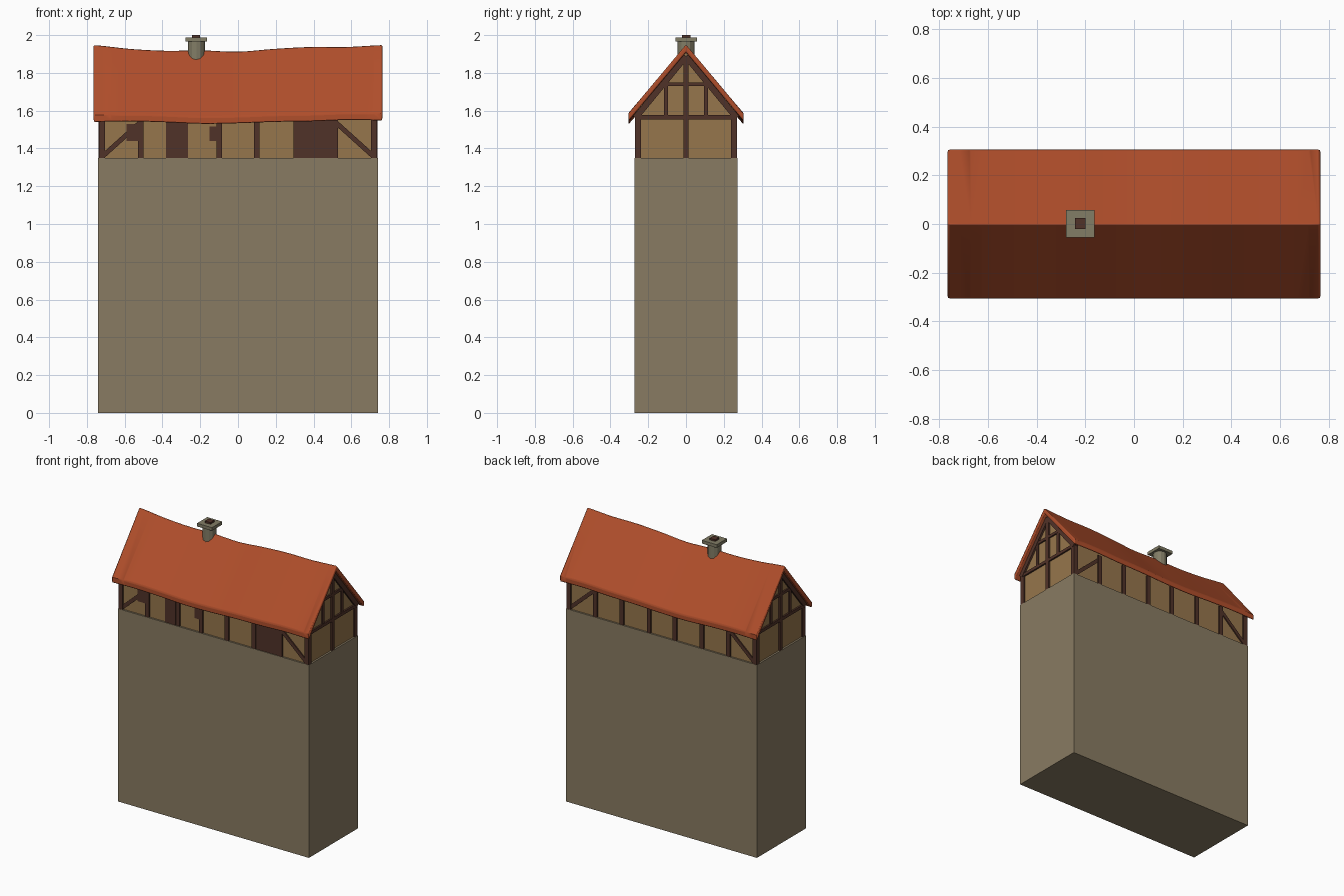
import bpy, bmesh, math

if "Cube" in bpy.data.objects:
    bpy.data.objects.remove(bpy.data.objects["Cube"])


def lin(c):
    c /= 255
    return c / 12.92 if c <= 0.04045 else ((c + 0.055) / 1.055) ** 2.4


def material(name, rgb):
    m = bpy.data.materials.new(name)
    m.diffuse_color = (*[lin(c) for c in rgb], 1)
    m.use_nodes = True
    m.node_tree.nodes["Principled BSDF"].inputs["Base Color"].default_value = m.diffuse_color
    return m


STONE = material("base stone", (137, 123, 98))
CHIMNEY = material("chimney stone", (130, 125, 102))
PLASTER = material("ochre plaster", (150, 118, 76))
WOOD = material("dark timber", (80, 50, 40))
TILE = material("red roof", (176, 78, 43))


def make(name, bm, mat):
    bmesh.ops.recalc_face_normals(bm, faces=bm.faces)
    me = bpy.data.meshes.new(name)
    bm.to_mesh(me)
    bm.free()
    me.materials.append(mat)
    ob = bpy.data.objects.new(name, me)
    bpy.context.collection.objects.link(ob)
    return ob


def add_box(bm, x0, x1, y0, y1, z0, z1):
    vs = [bm.verts.new((x, y, z)) for x in (x0, x1) for y in (y0, y1) for z in (z0, z1)]
    for f in ((0, 1, 3, 2), (4, 6, 7, 5), (0, 4, 5, 1), (2, 3, 7, 6), (0, 2, 6, 4), (1, 5, 7, 3)):
        bm.faces.new([vs[i] for i in f])


def box(name, mat, *dims):
    bm = bmesh.new()
    add_box(bm, *dims)
    return make(name, bm, mat)


def add_beam(bm, a, b, width, place, d0, d1):
    """Straight timber from a to b on a wall plane; place maps (u, z, depth) to 3D."""
    du, dz = b[0] - a[0], b[1] - a[1]
    n = math.hypot(du, dz)
    ou, oz = -dz / n * width / 2, du / n * width / 2
    quad = [(a[0] + ou, a[1] + oz), (b[0] + ou, b[1] + oz),
            (b[0] - ou, b[1] - oz), (a[0] - ou, a[1] - oz)]
    lo = [bm.verts.new(place(u, z, d0)) for u, z in quad]
    hi = [bm.verts.new(place(u, z, d1)) for u, z in quad]
    bm.faces.new(lo)
    bm.faces.new(hi)
    for i in range(4):
        j = (i + 1) % 4
        bm.faces.new((lo[i], lo[j], hi[j], hi[i]))


def curve(vals, x, half=0.765):
    """Smooth curve through evenly spaced values along the house."""
    t = min(max((x + half) / (2 * half), 0), 1) * (len(vals) - 1)
    i = min(int(t), len(vals) - 2)
    f = t - i
    p1, p2 = vals[i], vals[i + 1]
    p0, p3 = vals[max(i - 1, 0)], vals[min(i + 2, len(vals) - 1)]
    return p1 + 0.5 * f * (p2 - p0 + f * (2 * p0 - 5 * p1 + 4 * p2 - p3 + f * (3 * (p1 - p2) + p3 - p0)))


def ridge(x):
    return curve([1.95, 1.93, 1.92, 1.922, 1.915, 1.93, 1.94, 1.94, 1.95], x)


def eave(x):
    return curve([1.537, 1.54, 1.535, 1.527, 1.53, 1.537, 1.54, 1.547, 1.545], x)


def loft(name, mat, half, steps, profile):
    bm = bmesh.new()
    rings = []
    for i in range(steps + 1):
        x = -half + 2 * half * i / steps
        rings.append([bm.verts.new((x, y, z)) for y, z in profile(x)])
    for r, s in zip(rings, rings[1:]):
        for i in range(len(r)):
            j = (i + 1) % len(r)
            bm.faces.new((r[i], r[j], s[j], s[i]))
    bm.faces.new(rings[0])
    bm.faces.new(rings[-1])
    return make(name, bm, mat)


# Tall stone base
box("stone_base", STONE, -0.74, 0.74, -0.272, 0.272, 0, 1.35)

# Plastered walls with gables, following the sagging roof
loft("plaster_walls", PLASTER, 0.727, 24, lambda x: [
    (-0.26, 1.345), (0.26, 1.345), (0.26, eave(x) + 0.065),
    (0, ridge(x) - 0.03), (-0.26, eave(x) + 0.065)])

# Sagging roof shell
T, W = 0.04, 0.305
roof = loft("roof", TILE, 0.765, 32, lambda x: [
    (0, ridge(x)), (W, eave(x) + T), (W, eave(x)),
    (0, ridge(x) - T), (-W, eave(x)), (-W, eave(x) + T)])
bev = roof.modifiers.new("edge", 'BEVEL')
bev.width = 0.007
bev.segments = 2
bev.limit_method = 'ANGLE'
bev.angle_limit = math.radians(40)
bpy.context.view_layer.objects.active = roof
roof.select_set(True)
bpy.ops.object.shade_smooth_by_angle(angle=math.radians(30))
roof.select_set(False)

# Timbers on the long walls
for side, label in ((-1, "front"), (1, "back")):
    bm = bmesh.new()
    place = lambda u, z, d: (u, side * d, z)
    for x in (-0.515, -0.31, -0.1, 0.1, 0.31, 0.515):
        add_beam(bm, (x, 1.35), (x, 1.565), 0.03, place, 0.25, 0.27)
    for s in (-1, 1):
        add_beam(bm, (s * 0.715, 1.36), (s * 0.515, 1.54), 0.025, place, 0.25, 0.268)
    make(label + "_timbers", bm, WOOD)

# Corner posts
bm = bmesh.new()
for sx in (-1, 1):
    for sy in (-1, 1):
        xs, ys = sorted((sx * 0.705, sx * 0.737)), sorted((sy * 0.238, sy * 0.271))
        add_box(bm, *xs, *ys, 1.35, 1.575)
make("corner_posts", bm, WOOD)

# Gable timbers: tie beam, collar, king post, struts, rafters
for side, label in ((-1, "left"), (1, "right")):
    bm = bmesh.new()
    place = lambda u, z, d: (side * d, u, z)
    add_beam(bm, (-0.25, 1.565), (0.25, 1.565), 0.022, place, 0.71, 0.738)
    add_beam(bm, (-0.135, 1.74), (0.135, 1.74), 0.02, place, 0.71, 0.737)
    add_beam(bm, (0, 1.35), (0, 1.89), 0.028, place, 0.71, 0.739)
    for s in (-1, 1):
        add_beam(bm, (s * 0.105, 1.57), (s * 0.105, 1.74), 0.022, place, 0.71, 0.736)
        add_beam(bm, (s * 0.268, 1.562), (0, 1.888), 0.032, place, 0.71, 0.74)
    make(label + "_gable_timbers", bm, WOOD)

# Doors and shutters on the front wall
for name, x0, x1, z0, z1 in (("small_door", -0.38, -0.265, 1.35, 1.56),
                             ("wide_door", 0.30, 0.525, 1.35, 1.56),
                             ("left_shutter", -0.59, -0.53, 1.44, 1.53),
                             ("middle_shutter", -0.15, -0.11, 1.44, 1.515)):
    box(name, WOOD, x0, x1, -0.267, -0.259, z0, z1)

# Chimney: round shaft, cap slab, flue
bm = bmesh.new()
bmesh.ops.create_cone(bm, cap_ends=True, segments=12, radius1=0.045, radius2=0.045, depth=0.16)
bmesh.ops.translate(bm, verts=bm.verts, vec=(-0.221, 0, 1.89))
make("chimney_shaft", bm, CHIMNEY)
box("chimney_cap", CHIMNEY, -0.279, -0.163, -0.055, 0.058, 1.966, 1.988)
box("chimney_flue", WOOD, -0.243, -0.2, -0.02, 0.024, 1.98, 2.0)
